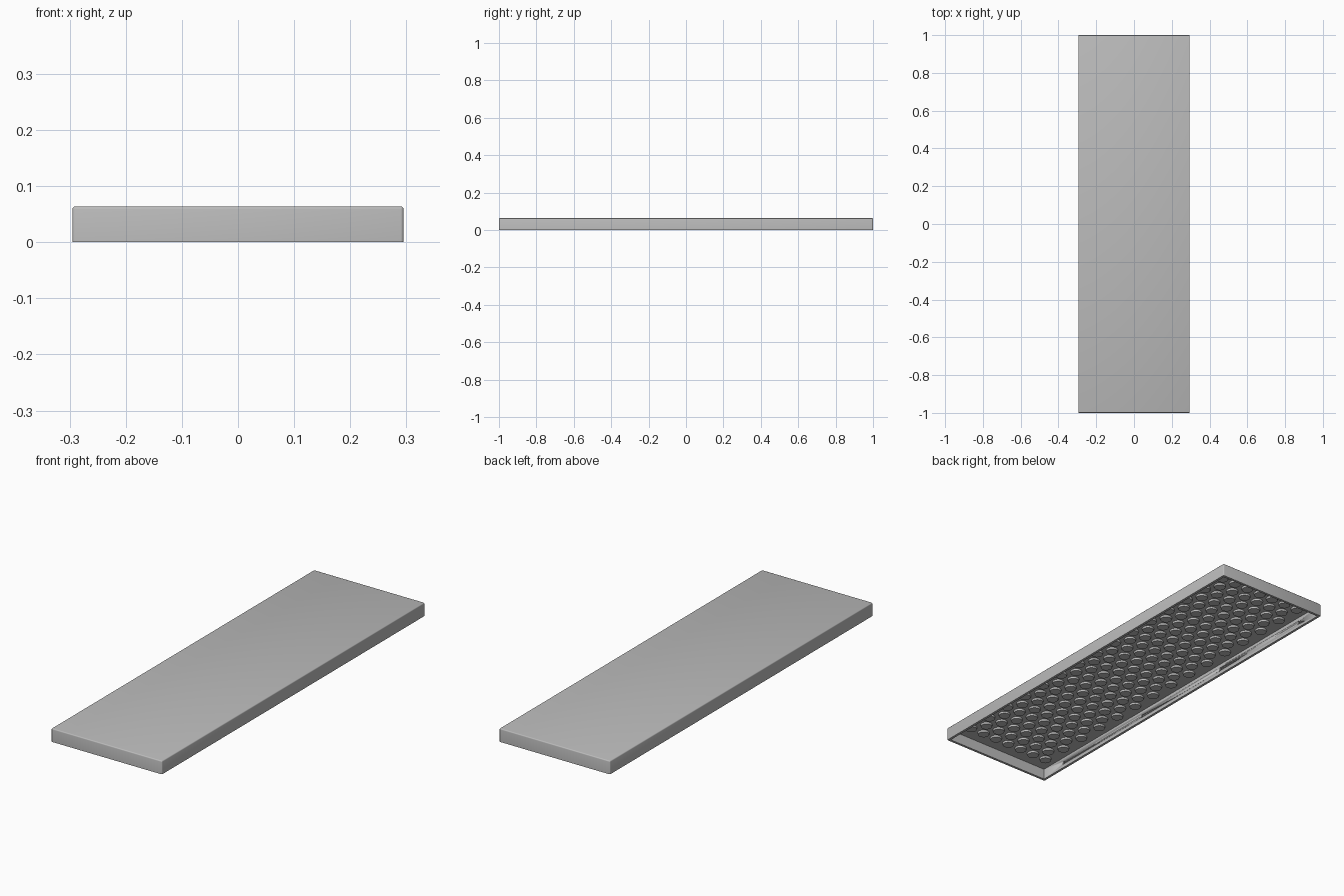
import bpy, bmesh, math
from mathutils import Matrix

HALF_X, HALF_Y, HEIGHT = 0.295, 1.0, 0.064
WALL, CEILING = 0.012, 0.052

cube = bpy.data.objects.get("Cube")
if cube:
    bpy.data.objects.remove(cube)

grey = bpy.data.materials.new("plain grey")
grey.use_nodes = True
colour = (0.5, 0.5, 0.5, 1)
grey.diffuse_color = colour
grey.node_tree.nodes["Principled BSDF"].inputs["Base Color"].default_value = colour


def finish(name, bm):
    mesh = bpy.data.meshes.new(name)
    bm.to_mesh(mesh)
    bm.free()
    mesh.materials.append(grey)
    obj = bpy.data.objects.new(name, mesh)
    bpy.context.collection.objects.link(obj)
    bpy.ops.object.select_all(action="DESELECT")
    obj.select_set(True)
    bpy.context.view_layer.objects.active = obj
    bpy.ops.object.shade_smooth_by_angle(angle=math.radians(35))
    return obj


# Shell: a shallow upturned tray with softened outer edges
bm = bmesh.new()
bmesh.ops.create_cube(bm, size=1, matrix=Matrix.Translation((0, 0, HEIGHT / 2))
                      @ Matrix.Diagonal((2 * HALF_X, 2 * HALF_Y, HEIGHT, 1)))
soft = [e for e in bm.edges if max(v.co.z for v in e.verts) > HEIGHT / 2]
bmesh.ops.bevel(bm, geom=soft, offset=0.005, segments=3, profile=0.5, affect="EDGES")
bottom = min(bm.faces, key=lambda f: f.calc_center_median().z)
bmesh.ops.inset_region(bm, faces=[bottom], thickness=WALL)
recess = bmesh.ops.extrude_face_region(bm, geom=[bottom])
bmesh.ops.translate(bm, vec=(0, 0, CEILING),
                    verts=[v for v in recess["geom"] if isinstance(v, bmesh.types.BMVert)])
if bottom.is_valid:
    bmesh.ops.delete(bm, geom=[bottom], context="FACES")
bmesh.ops.recalc_face_normals(bm, faces=bm.faces)
shell = finish("tray_shell", bm)

# Blind screw holes along the inside of both long walls
bm = bmesh.new()
for side in (-1, 1):
    for i in range(4):
        y = -0.85 + i * 1.7 / 3
        place = Matrix.Translation((side * (HALF_X - WALL), y, 0.026)) @ Matrix.Rotation(math.pi / 2, 4, "Y")
        bmesh.ops.create_cone(bm, cap_ends=True, segments=16, radius1=0.008,
                              radius2=0.008, depth=0.012, matrix=place)
cutter = finish("hole_cutter", bm)
cutter.hide_render = True
cutter.hide_viewport = True
cut = shell.modifiers.new("holes", "BOOLEAN")
cut.operation = "DIFFERENCE"
cut.object = cutter

# Staggered round studs under the top plate
bm = bmesh.new()
PITCH = 0.075
COLUMNS, ROWS = 7, 29
for row in range(ROWS):
    y = (row - (ROWS - 1) / 2) * PITCH * 0.866
    count = COLUMNS - row % 2
    for col in range(count):
        x = (col - (count - 1) / 2) * PITCH
        bmesh.ops.create_cone(bm, cap_ends=True, segments=20, radius1=0.026, radius2=0.028,
                              depth=0.01, matrix=Matrix.Translation((x, y, CEILING - 0.004)))
finish("underside_studs", bm)
